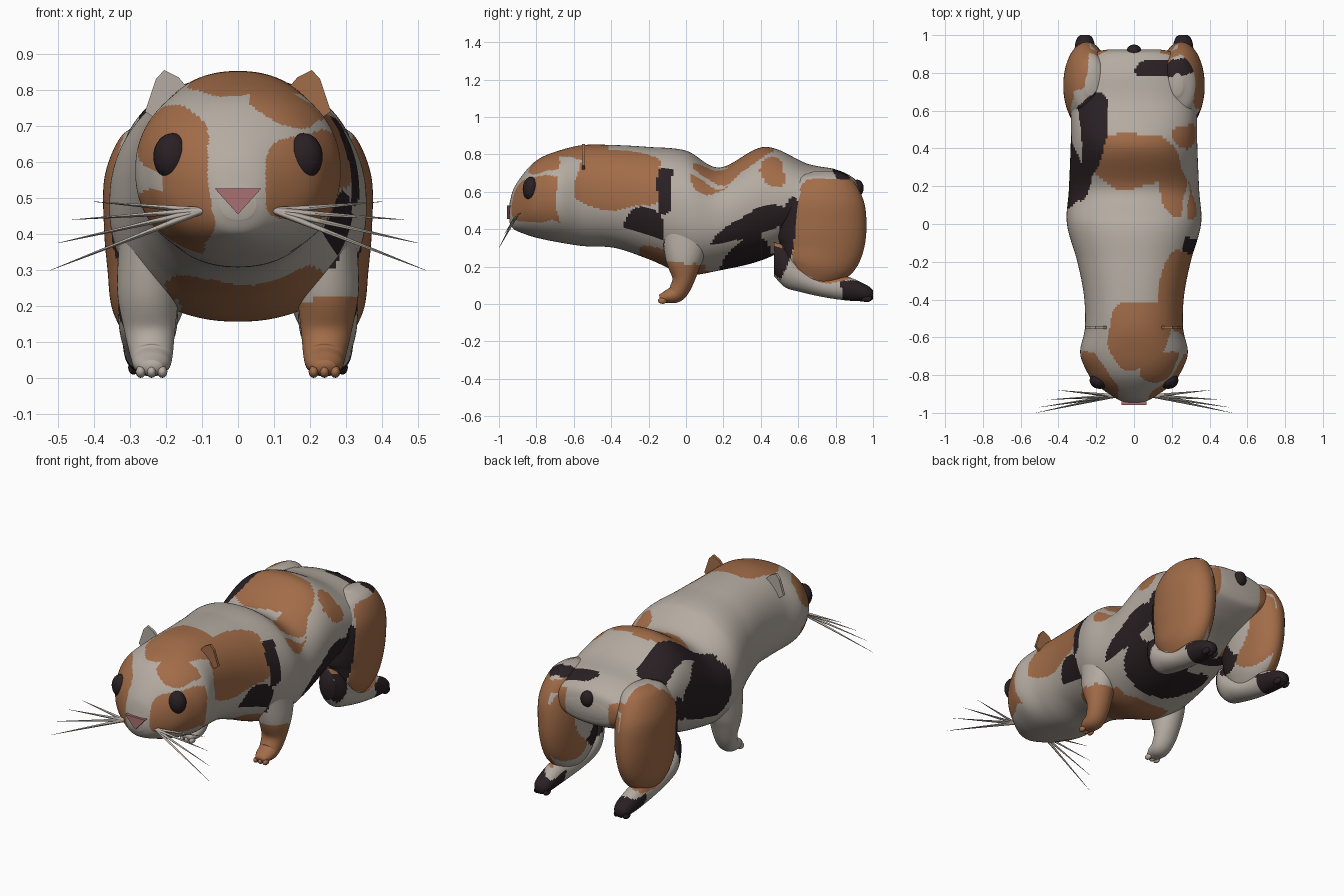
import bpy, bmesh, math
from mathutils import Vector, Matrix, noise

cube = bpy.data.objects.get("Cube")
if cube:
    bpy.data.objects.remove(cube)


def material(name, red, green, blue):
    mat = bpy.data.materials.new(name)
    mat.use_nodes = True
    mat.diffuse_color = (red, green, blue, 1)
    mat.node_tree.nodes["Principled BSDF"].inputs["Base Color"].default_value = mat.diffuse_color
    return mat


CREAM = material("cream fur", .46, .41, .36)
GINGER = material("ginger fur", .36, .15, .065)
DARK = material("dark fur", .022, .014, .016)
PINK = material("pink nose", .4, .16, .165)
COAT = [CREAM, GINGER, DARK]
patches = {}


def patch(zone, fur, a, b, ra, rb, tilt=0):
    """Oval fur patch, seen flat in its zone; later patches cover earlier ones."""
    patches.setdefault(zone, []).append((COAT.index(fur), a, b, ra, rb, math.radians(tilt)))


# Back, seen as x and y
patch("top", GINGER, -.01, .34, .25, .14)
patch("top", GINGER, .21, .18, .06, .16, 10)
patch("top", GINGER, .27, .48, .05, .06)
patch("top", GINGER, .02, -.56, .16, .16)
patch("top", GINGER, .21, -.36, .08, .2, -10)
patch("top", GINGER, -.32, .84, .07, .13)
patch("top", DARK, -.26, .4, .09, .31, -14)
patch("top", DARK, .17, .82, .17, .05)
# Flanks, seen as y and z
patch("left", GINGER, -.37, .68, .23, .17)
patch("left", GINGER, .13, .67, .1, .07, 20)
patch("left", GINGER, .47, .7, .07, .06)
patch("left", GINGER, -.28, .28, .08, .06)
patch("left", DARK, -.13, .62, .04, .14)
patch("left", DARK, -.22, .4, .1, .12, 10)
patch("left", DARK, .35, .38, .24, .12, 25)
patch("left", DARK, .88, .7, .08, .06, -30)
patch("right", GINGER, .2, .73, .15, .06)
patch("right", DARK, .29, .5, .21, .17, 20)
for flank in ("left", "right"):
    patch(flank, GINGER, .78, .4, .22, .29)
    patch(flank, DARK, .52, .35, .05, .23, -8)
# Belly, seen as x and y, and the inner thighs, seen as y and z
patch("belly", GINGER, .02, -.06, .24, .2)
patch("belly", DARK, .05, .34, .25, .13)
patch("inner", GINGER, .83, .4, .14, .23)
patch("inner", DARK, .62, .36, .12, .15)
# Face, seen as x and z
patch("head", GINGER, .19, .55, .12, .13)
patch("head", GINGER, .14, .76, .11, .05, -15)
patch("head", GINGER, -.17, .67, .09, .1, -20)
patch("head", GINGER, -.13, .53, .06, .17)
patch("head", GINGER, -.19, .43, .13, .08, -15)
patch("head", GINGER, .02, .84, .13, .05)


def fur_index(point, normal):
    p = point + noise.noise_vector(point * 6) * .04
    if p.y > .82 and p.z < .11:
        return COAT.index(DARK)
    if p.z < .23 and point.y < .1 and abs(point.x) > .16:
        return COAT.index(GINGER if point.x > 0 else CREAM)
    # Plain rump between the haunches
    if point.y > .55 and abs(point.x) < .14 and point.z < .67:
        return COAT.index(CREAM)
    if p.y < -.68:
        zone, a, b = "head", p.x, p.z
    elif normal.z > .62 and point.z > .3:
        zone, a, b = "top", p.x, p.y
    elif normal.z < -.5 and point.y < .5 and point.z > .12:
        zone, a, b = "belly", p.x, p.y
    elif point.y > .5 and normal.x * point.x < -.05 and point.z < .6:
        zone, a, b = "inner", p.y, p.z
    else:
        zone, a, b = ("left" if point.x > 0 else "right"), p.y, p.z
    index = 0
    for fur, ca, cb, ra, rb, tilt in patches[zone]:
        c, s = math.cos(tilt), math.sin(tilt)
        u, v = (a - ca) * c + (b - cb) * s, (b - cb) * c - (a - ca) * s
        if abs(u / ra) ** 2.5 + abs(v / rb) ** 2.5 < 1:
            index = fur
    return index


def finish(name, bm, mat=None, smooth=True):
    """Make the object, in one colour or painted with the fur patches."""
    bmesh.ops.recalc_face_normals(bm, faces=bm.faces)
    mesh = bpy.data.meshes.new(name)
    bm.to_mesh(mesh)
    bm.free()
    bpy.context.collection.objects.link(bpy.data.objects.new(name, mesh))
    for m in ([mat] if mat else COAT):
        mesh.materials.append(m)
    for face in mesh.polygons:
        face.use_smooth = smooth
        if not mat:
            face.material_index = fur_index(face.center, face.normal)


def spline(keys, steps):
    """Catmull-Rom rows through the key rows."""
    rows = []
    for i in range(len(keys) - 1):
        quad = [keys[max(i - 1, 0)], keys[i], keys[i + 1], keys[min(i + 2, len(keys) - 1)]]
        for k in range(steps):
            t = k / steps
            rows.append([(2 * b + (c - a) * t + (2 * a - 5 * b + 4 * c - d) * t * t
                          + (3 * b - a - 3 * c + d) * t ** 3) / 2 for a, b, c, d in zip(*quad)])
    return rows + [keys[-1]]


def loft(name, keys, steps, segs, side=1, upright=True, power=2):
    """Skin oval rings (x, y, z, half width, half height) along a path."""
    rows, bm, rings = spline(keys, steps), bmesh.new(), []
    for i, (x, y, z, rx, rh) in enumerate(rows):
        before, after = rows[max(i - 1, 0)], rows[min(i + 1, len(rows) - 1)]
        up = Vector((0, 0, 1))
        if not upright:
            up = Vector((0, before[2] - after[2], after[1] - before[1])).normalized()
        ring = []
        for k in range(segs):
            angle = math.tau * k / segs
            c, s = (math.copysign(abs(v) ** (2 / power), v) for v in (math.cos(angle), math.sin(angle)))
            ring.append(bm.verts.new(Vector((side * (x + rx * c), y, z)) + up * rh * s))
        rings.append(ring)
    for r, q in zip(rings, rings[1:]):
        for k in range(segs):
            bm.faces.new((r[k - 1], r[k], q[k], q[k - 1]))
    bm.faces.new(rings[0])
    bm.faces.new(rings[-1])
    finish(name, bm)


def ball(name, centre, radii, mat, segs=24):
    bm = bmesh.new()
    bmesh.ops.create_uvsphere(bm, u_segments=segs, v_segments=segs * 2 // 3, radius=1)
    bm.transform(Matrix.Translation(centre) @ Matrix.Diagonal((*radii, 1)))
    finish(name, bm, mat)


def plate(name, outline, y, depth, mat):
    """Flat x-z outline pushed back along y."""
    bm = bmesh.new()
    face = bm.faces.new([bm.verts.new((x, y, z)) for x, z in outline])
    new = bmesh.ops.extrude_face_region(bm, geom=[face])["geom"]
    verts = [v for v in new if isinstance(v, bmesh.types.BMVert)]
    bmesh.ops.translate(bm, verts=verts, vec=(0, depth, 0))
    finish(name, bm, mat, smooth=False)


def whisker(name, root, tip):
    bm, way = bmesh.new(), tip - root
    bmesh.ops.create_cone(bm, segments=4, radius1=.01, radius2=.0005, depth=way.length)
    bm.transform(Matrix.Translation(root + way / 2) @ way.to_track_quat("Z", "Y").to_matrix().to_4x4())
    finish(name, bm, CREAM)


# Head and body in one skin: y, top, bottom, half width
profile = [(-.945, .53, .44, .05), (-.92, .62, .4, .1), (-.85, .72, .37, .2),
           (-.78, .78, .35, .25), (-.68, .82, .33, .285), (-.55, .85, .31, .26),
           (-.38, .85, .3, .265), (-.2, .84, .24, .3), (0, .82, .16, .355),
           (.18, .73, .18, .345), (.42, .84, .24, .335), (.65, .75, .36, .33),
           (.8, .72, .42, .29), (.9, .67, .47, .22), (.925, .61, .52, .13)]
loft("body", [(0, y, (t + b) / 2, w, (t - b) / 2) for y, t, b, w in profile],
     15, 176, power=2.2)

front_leg = [(.25, 0, .38, .08, .13), (.25, -.01, .24, .085, .1), (.245, -.015, .13, .07, .06),
             (.24, -.05, .06, .058, .05), (.24, -.1, .04, .05, .035), (.24, -.14, .03, .03, .02)]
hind_leg = [(.25, .47, .24, .05, .09), (.25, .53, .2, .08, .11), (.25, .61, .145, .08, .08),
            (.255, .72, .1, .065, .06), (.26, .85, .085, .058, .065),
            (.26, .96, .06, .05, .045), (.26, 1, .05, .025, .025)]
haunch = [(.23, .74, .71, .03, .06), (.235, .74, .67, .09, .15), (.25, .735, .56, .12, .215),
          (.25, .73, .42, .122, .235), (.25, .72, .3, .112, .225), (.25, .69, .2, .1, .18),
          (.25, .66, .12, .06, .1)]
ear = [(.135, .8), (.165, .835), (.205, .855), (.228, .83), (.258, .74), (.2, .7)]
whisker_tips = [(.52, -1, .3), (.5, -.97, .375), (.46, -.93, .44), (.4, -.88, .49)]

for side, label, own_fur in ((1, "left", GINGER), (-1, "right", CREAM)):
    # Legs, haunches and toes
    loft(label + "_front_leg", front_leg, 8, 48, side, upright=False)
    loft(label + "_hind_leg", hind_leg, 9, 48, side)
    loft(label + "_haunch", haunch, 10, 96, side, upright=False)
    for i in (-1, 0, 1):
        ball(label + "_front_toe", (side * .24 + i * .03, -.125, .018), (.014, .025, .017), own_fur, 12)
        ball(label + "_hind_toe", (side * .26 + i * .03, .965, .03), (.015, .03, .02), DARK, 12)
    # Face
    ball(label + "_eye", (side * .182, -.828, .615), (.053, .045, .065), DARK)
    plate(label + "_ear", [(side * x, z) for x, z in ear], -.555, .016, own_fur)
    for x, y, z in whisker_tips:
        whisker(label + "_whisker", Vector((side * .1, -.91, .465)), Vector((side * x, y, z)))

plate("nose", [(-.065, .527), (.065, .527), (0, .455)], -.958, .05, PINK)
ball("tail", (0, .915, .62), (.04, .035, .045), DARK)
